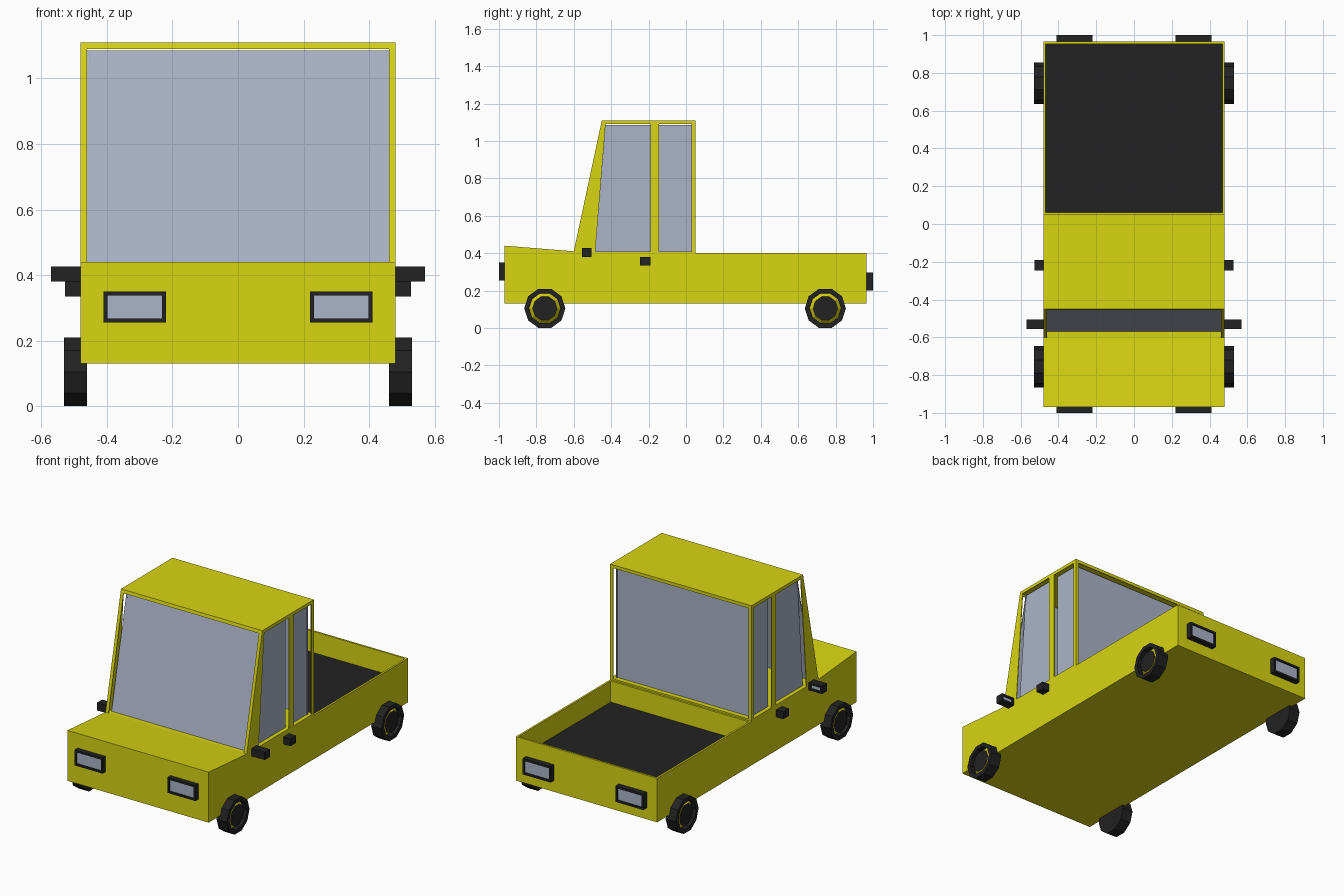
import bpy, bmesh
from math import pi
from mathutils import Matrix, Vector

cube = bpy.data.objects.get("Cube")
if cube:
    bpy.data.objects.remove(cube, do_unlink=True)


def material(name, rgb):
    m = bpy.data.materials.new(name)
    m.use_nodes = True
    m.diffuse_color = (*rgb, 1)
    m.node_tree.nodes["Principled BSDF"].inputs["Base Color"].default_value = (*rgb, 1)
    return m


YELLOW = material("yellow paint", (0.69, 0.66, 0.006))
BLACK = material("black rubber", (0.016, 0.016, 0.016))
GLASS = material("blue grey glass", (0.41, 0.455, 0.58))


def finish(name, bm, *mats):
    mesh = bpy.data.meshes.new(name)
    bm.to_mesh(mesh)
    bm.free()
    for m in mats:
        mesh.materials.append(m)
    obj = bpy.data.objects.new(name, mesh)
    bpy.context.collection.objects.link(obj)
    return obj


def prism_mesh(profile, x0, x1):
    """Side profile of (y, z) points, extruded along x."""
    bm = bmesh.new()
    face = bm.faces.new([bm.verts.new((x0, y, z)) for y, z in profile])
    new = bmesh.ops.extrude_face_region(bm, geom=[face])["geom"]
    moved = [v for v in new if isinstance(v, bmesh.types.BMVert)]
    bmesh.ops.translate(bm, verts=moved, vec=(x1 - x0, 0, 0))
    bmesh.ops.recalc_face_normals(bm, faces=bm.faces)
    return bm


def prism(name, profile, x0, x1, mat):
    return finish(name, prism_mesh(profile, x0, x1), mat)


def rect(y0, y1, z0, z1):
    return [(y0, z0), (y1, z0), (y1, z1), (y0, z1)]


def inset(bm, face, thickness, depth=0):
    return bmesh.ops.inset_individual(bm, faces=[face], thickness=thickness,
                                      depth=depth, use_even_offset=True)["faces"]


def facing(bm, direction):
    d = Vector(direction)
    return max(bm.faces, key=lambda f: f.calc_center_median().dot(d) + 9 * f.normal.dot(d))


def framed_box(name, x0, x1, y0, y1, z0, z1, side):
    """Black box with a recessed glass face towards front (-1) or back (1)."""
    bm = prism_mesh(rect(y0, y1, z0, z1), x0, x1)
    face = facing(bm, (0, side, 0))
    inset(bm, face, 0.012)
    inset(bm, face, 0.0002, -0.008)
    face.material_index = 1
    finish(name, bm, BLACK, GLASS)


# Body: hood, cab base and hollow bed with a dark floor
W, BELT, ROOF, REAR = 0.48, 0.41, 1.11, 0.05
bm = prism_mesh([(-0.97, 0.13), (-0.97, 0.44), (-0.6, BELT), (REAR, BELT),
                 (REAR, 0.40), (0.965, 0.40), (0.965, 0.13)], -W, W)
bed = next(f for f in bm.faces if f.normal.z > 0.9 and f.calc_center_median().y > 0.3)
inset(bm, bed, 0.012)
inset(bm, bed, 0.0002, -0.13)
bed.material_index = 1
finish("body", bm, YELLOW, BLACK)


# Cab shell: thin frames around open windows
def slope(z):
    return -0.6 + (z - BELT) * 0.15 / 0.70


def slanted(z0, z1, shift, t=0.005):
    a, b = slope(z0) + shift, slope(z1) + shift
    return [(a, z0), (a + t, z0), (b + t, z1), (b, z1)]


T = 0.005
HEAD = 1.09
prism("roof", [(slope(1.10), 1.10), (REAR, 1.10), (REAR, ROOF), (slope(ROOF), ROOF)],
      -W, W, YELLOW)
prism("windshield_header", slanted(HEAD, ROOF, 0), -W, W, YELLOW)
prism("rear_header", rect(REAR - T, REAR, HEAD, ROOF), -W, W, YELLOW)
front_pillar = [(-0.6, BELT), (-0.485, BELT), (-0.43, HEAD), (slope(HEAD), HEAD)]
front_pane = [(-0.485, BELT), (-0.19, BELT), (-0.19, HEAD - T), (-0.43, HEAD - T)]
side_header = [(slope(HEAD), HEAD), (REAR, HEAD), (REAR, ROOF), (slope(ROOF), ROOF)]

for s, label in ((1, "left"), (-1, "right")):
    wall = (s * (W - T), s * W)
    post = (s * 0.46, s * W)
    pane = (s * 0.45, s * 0.455)
    prism(label + "_front_pillar", front_pillar, *wall, YELLOW)
    prism(label + "_middle_pillar", rect(-0.19, -0.145, BELT, HEAD), *wall, YELLOW)
    prism(label + "_rear_pillar", rect(0.03, REAR, BELT, HEAD), *wall, YELLOW)
    prism(label + "_side_header", side_header, *wall, YELLOW)
    prism(label + "_windshield_post", slanted(BELT, HEAD, 0), *post, YELLOW)
    prism(label + "_rear_window_post", rect(REAR - T, REAR, BELT, HEAD), *post, YELLOW)
    prism(label + "_front_side_window", front_pane, *pane, GLASS)
    prism(label + "_rear_side_window", rect(-0.145, 0.03, BELT, HEAD - T), *pane, GLASS)

    # Mirror, door handle and lamps
    framed_box(label + "_mirror", s * W, s * 0.57, -0.555, -0.505, 0.38, 0.427, 1)
    prism(label + "_door_handle", rect(-0.245, -0.19, 0.335, 0.38), s * W, s * 0.528, BLACK)
    framed_box(label + "_headlight", s * 0.22, s * 0.41, -1.0, -0.97, 0.255, 0.35, -1)
    framed_box(label + "_tail_light", s * 0.22, s * 0.41, 0.965, 1.0, 0.20, 0.297, 1)

    # Wheels: ten-sided tyre, recessed yellow rim, black hub
    for y, end in ((-0.755, "front"), (0.745, "rear")):
        bm = bmesh.new()
        place = Matrix.Translation((s * 0.495, y, 0.105)) @ Matrix.Rotation(s * pi / 2, 4, "Y")
        bmesh.ops.create_cone(bm, cap_ends=True, segments=10, radius1=0.11, radius2=0.11,
                              depth=0.07, matrix=place)
        hub = facing(bm, (s, 0, 0))
        inset(bm, hub, 0.024)
        inset(bm, hub, 0.0002, -0.03)
        for f in inset(bm, hub, 0.018, 0.022):
            f.material_index = 1
        hub.material_index = 0
        finish(f"{end}_{label}_wheel", bm, BLACK, YELLOW)

# Windshield and rear window set back from the frames
prism("windshield", slanted(BELT, HEAD - T, 0.03), -0.46, 0.46, GLASS)
prism("rear_window", rect(0.015, 0.02, BELT, HEAD - T), -0.46, 0.46, GLASS)
